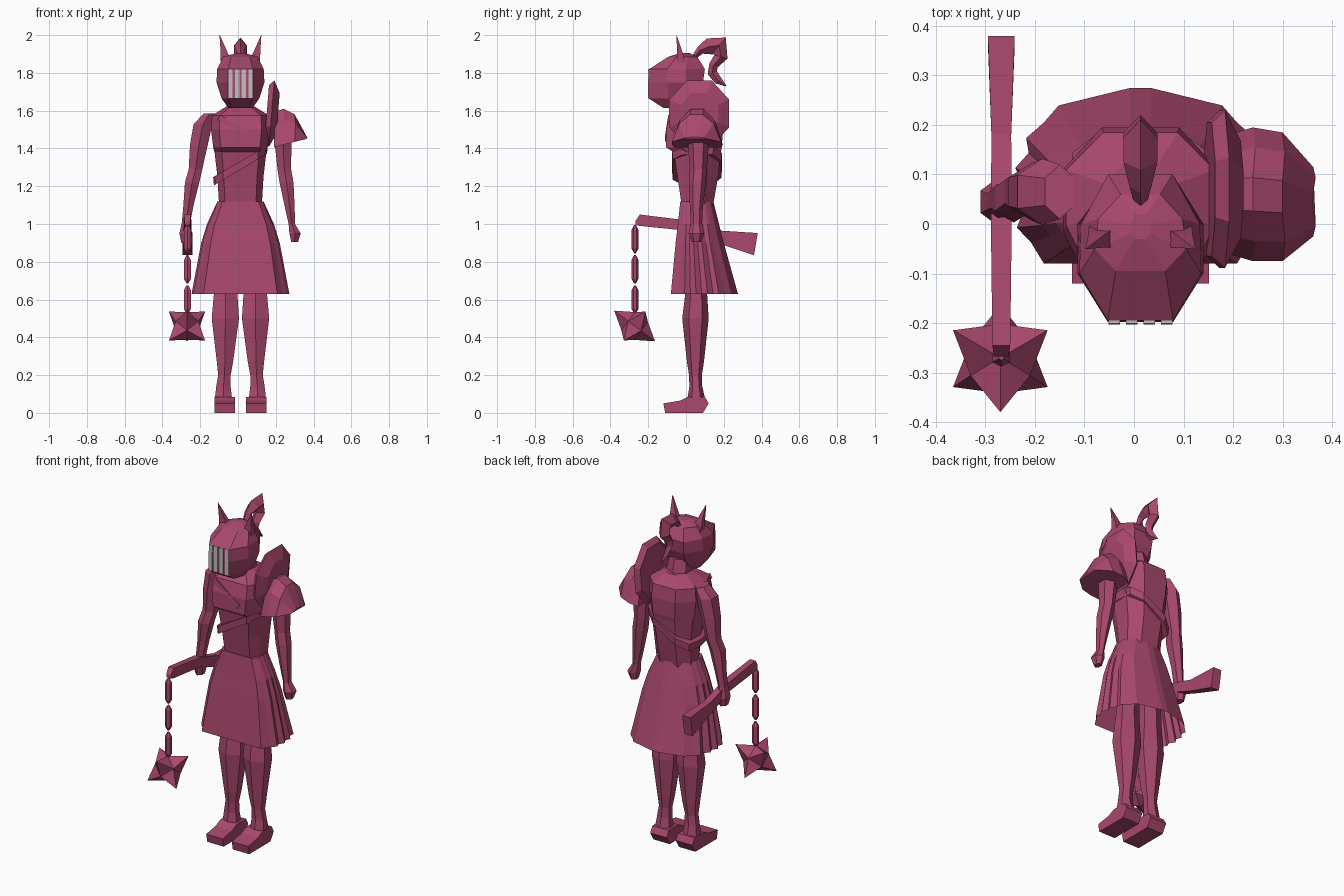
import bpy, bmesh, math
from mathutils import Vector, Matrix

if "Cube" in bpy.data.objects:
    bpy.data.objects.remove(bpy.data.objects["Cube"])

CX = 0.013  # body centre line


def material(name, col):
    m = bpy.data.materials.new(name)
    m.diffuse_color = (*col, 1)
    m.use_nodes = True
    m.node_tree.nodes["Principled BSDF"].inputs["Base Color"].default_value = m.diffuse_color
    return m


CRIMSON = material("crimson", (0.40, 0.065, 0.155))
GREY = material("pale_grey", (0.52, 0.52, 0.52))


def finish(name, bm, mat=CRIMSON):
    bmesh.ops.recalc_face_normals(bm, faces=bm.faces)
    me = bpy.data.meshes.new(name)
    bm.to_mesh(me)
    bm.free()
    me.materials.append(mat)
    ob = bpy.data.objects.new(name, me)
    bpy.context.collection.objects.link(ob)
    return ob


def loft(name, rings, mat=CRIMSON, open_start=False):
    """Skin a list of equal-length closed rings and cap the ends."""
    bm = bmesh.new()
    vs = [[bm.verts.new(p) for p in r] for r in rings]
    n = len(vs[0])
    for a, b in zip(vs, vs[1:]):
        for i in range(n):
            j = (i + 1) % n
            bm.faces.new((a[i], a[j], b[j], b[i]))
    if not open_start:
        bm.faces.new(vs[0])
    bm.faces.new(vs[-1])
    return finish(name, bm, mat)


def limb(name, stations, n=6):
    """Upright tube; each station is x, y, z, half width, half depth."""
    k = math.cos(math.pi / n)
    ang = [2 * math.pi * (i + 0.5) / n for i in range(n)]
    return loft(name, [[(x + rx * math.cos(a) / k, y + ry * math.sin(a), z) for a in ang]
                       for x, y, z, rx, ry in stations])


def mirrored(half):
    """Complete a ring from (x, y) points on the right half, about the centre line."""
    return [(CX + x, y) for x, y in half] + [(CX - x, y) for x, y in reversed(half)]


def at_z(half, z):
    return [(x, y, z) for x, y in mirrored(half)]


def prism(name, outline, x0, x1):
    return loft(name, [[(x, y, z) for y, z in outline] for x in (x0, x1)])


def bar(name, a, b, w, d, mat=CRIMSON):
    """Flat bar in the front plane from a to b; w wide, d deep."""
    a, b = Vector(a), Vector(b)
    u = (b - a).normalized()
    s = u.cross(Vector((0, 1, 0))).normalized() * w / 2
    t = Vector((0, d / 2, 0))
    return loft(name, [[p + s + t, p - s + t, p - s - t, p + s - t] for p in (a, b)], mat)


# legs and feet
foot = [(-.11, 0), (.09, 0), (.12, .05), (.1, .085), (.01, .085), (-.03, .065), (-.12, .05)]
for s, side in ((-1, "left"), (1, "right")):
    limb(side + "_leg", [(CX + s * x, y, z, rx, ry) for x, y, z, rx, ry in (
        (.09, .055, .06, .047, .05), (.09, .052, .14, .038, .034), (.085, .05, .2, .033, .034),
        (.082, .05, .27, .043, .045), (.08, .05, .5, .072, .07),
        (.078, .055, .66, .06, .055), (.075, .055, .9, .055, .055))])
    prism(side + "_foot", foot, CX + s * .03, CX + s * .138)

# skirt with pleated sides, open below
def skirt_ring(z, hw, f, b, pleat):
    half = [(hw * .78, f)]
    for i in range(9):
        t = i / 8
        y = f + (b - f) * (.12 + .68 * t)
        half.append((hw * (1 - .5 * abs(t - .4) ** 2) + (pleat if i % 2 else -pleat), y))
    half += [(hw * .66, f + (b - f) * .9), (.02, b)]
    return at_z(half, z)

loft("skirt", [skirt_ring(.63, .25, -.08, .275, .009), skirt_ring(.9, .202, -.055, .2, .006),
               skirt_ring(1.0, .174, -.043, .175, .003), skirt_ring(1.12, .122, -.03, .145, 0)],
     open_start=True)

# torso: waist, chest plate ledge, shoulders
def body(z, hw, f, b):
    d = b - f
    return at_z([(hw * .72, f), (hw, f + d * .3), (hw, f + d * .72), (hw * .5, b)], z)

loft("torso", [body(1.08, .112, -.02, .14), body(1.25, .122, -.045, .17),
               body(1.38, .137, -.065, .185), body(1.405, .144, -.105, .19),
               body(1.5, .156, -.105, .195), body(1.575, .15, -.085, .185),
               body(1.625, .07, -.02, .12)])
limb("neck", [(CX, .045, 1.59, .066, .07), (CX, .03, 1.70, .055, .06)])

# diagonal belt and chest strap
def belt_ring(g, dz):
    half = [(.088, -.065), (.125, -.02), (.135, .05), (.128, .14), (.07, .182)]
    return [(x + g * (x - CX), y + g * (y - .06), 1.31 + .62 * (x - CX) + dz)
            for x, y in mirrored(half)]

loft("diagonal_belt", [belt_ring(.04, -.022), belt_ring(.07, .022)])
bar("chest_strap", (-.1, -.086, 1.565), (.08, -.104, 1.45), .03, .016)

# arms with hands
limb("left_arm", [
    (-.28, .045, .9, .02, .03), (-.28, .045, .95, .03, .045), (-.275, .045, 1.01, .022, .033),
    (-.262, .05, 1.1, .027, .036), (-.243, .05, 1.22, .038, .047), (-.225, .065, 1.29, .036, .047),
    (-.207, .065, 1.42, .047, .058), (-.185, .065, 1.53, .05, .067), (-.15, .065, 1.585, .03, .055)])
limb("right_arm", [
    (.3, .055, .905, .018, .025), (.302, .055, .95, .03, .042), (.285, .055, 1.0, .017, .03),
    (.275, .055, 1.08, .025, .034), (.257, .06, 1.22, .037, .045), (.245, .065, 1.29, .036, .045),
    (.238, .065, 1.44, .045, .057), (.21, .065, 1.55, .05, .065)])

# pauldron: flared cap over the right shoulder
def cap_ring(x, yc, ry, z0, z1):
    return [(x, yc - ry, z0), (x + .005, yc - ry * .7, (z0 + 2 * z1) / 3), (x, yc - ry * .25, z1),
            (x, yc + ry * .25, z1), (x + .005, yc + ry * .7, (z0 + 2 * z1) / 3), (x, yc + ry, z0)]

loft("pauldron", [cap_ring(.19, .06, .12, 1.405, 1.59), cap_ring(.24, .06, .135, 1.42, 1.61),
                  cap_ring(.30, .055, .13, 1.435, 1.58), cap_ring(.362, .045, .07, 1.45, 1.46)])

# raised guard plate beside the neck
def guard_ring(x, s):
    ring = []
    for i in range(8):
        a = 2 * math.pi * (i + .5) / 8
        dy, dz = .172 * s * math.cos(a), .19 * s * math.sin(a)
        ring.append((x + .08 * dz, .07 + dy, 1.585 + dz))
    return ring

loft("guard_plate", [guard_ring(.152, .85), guard_ring(.178, 1), guard_ring(.212, .62)])

# helmet with projecting visor
loft("helmet", [
    at_z([(.045, -.12), (.065, -.06), (.05, 0), (.03, .03)], 1.615),
    at_z([(.066, -.198), (.1, -.09), (.085, .02), (.05, .055)], 1.665),
    at_z([(.066, -.198), (.127, -.10), (.127, .0), (.06, .09)], 1.75),
    at_z([(.066, -.195), (.123, -.10), (.12, .0), (.065, .1)], 1.82),
    at_z([(.05, -.095), (.092, -.05), (.085, .01), (.04, .06)], 1.885),
    at_z([(.012, -.03), (.02, -.02), (.02, .0), (.012, .02)], 1.905)])
for i in range(4):
    x = CX - .053 + i * .0355
    bar("visor_stripe", (x, -.199, 1.668), (x, -.197, 1.82), .023, .007, GREY)

# horns
for s in (-1, 1):
    limb("horn", [(CX + s * .07, -.025, 1.84, .034, .034), (CX + s * .087, -.033, 1.91, .018, .02),
                  (CX + s * .11, -.05, 2.0, .001, .001)], 4)

# curled plume: y, z, half thickness, direction in degrees, half width
path = [(.04, 1.88, .012, 40, .012), (.075, 1.92, .022, 35, .022), (.125, 1.94, .045, 20, .034),
        (.175, 1.945, .055, -40, .034), (.185, 1.885, .036, -105, .034),
        (.145, 1.84, .024, -120, .028), (.14, 1.80, .026, -75, .02),
        (.17, 1.76, .022, -45, .014), (.213, 1.73, .002, -40, .003)]
rings = []
for y, z, t, deg, w in path:
    c, s = math.cos(math.radians(deg)) * t, math.sin(math.radians(deg)) * t
    rings.append([(CX - w, y, z), (CX, y - s, z + c), (CX + w, y, z), (CX, y + s, z - c)])
loft("plume", rings)

# flail handle with flared butt
FX = -.268
handle = [(-.268, .995, 1.015, .015), (-.245, .99, 1.05, .018), (.0, .965, 1.02, .021),
          (.18, .895, .965, .02), (.36, .835, .952, .027)]
loft("flail_handle", [[(FX - w, y, a), (FX + w, y, a), (FX + w, y + (.02 if y > .3 else 0), b),
                       (FX - w, y + (.02 if y > .3 else 0), b)] for y, a, b, w in handle])

# chain links
for z in (.92, .76, .60):
    limb("chain_link", [(FX, -.27, z + dz, r, r) for dz, r in
                        ((-.075, .005), (-.05, .018), (.05, .018), (.075, .005))])

# flail head: tilted cube with a spike raised on each face
bm = bmesh.new()
bmesh.ops.create_cube(bm, size=.085)
for v in bmesh.ops.poke(bm, faces=bm.faces[:])["verts"]:
    v.co = v.co.normalized() * .135
c, d, x = Vector((0, -.8, .6)), Vector((0, .6, .8)), Vector((1, 0, 0))
rot = Matrix(((x + d).normalized(), (d - x).normalized(), c)).transposed().to_4x4()
bmesh.ops.transform(bm, verts=bm.verts, matrix=Matrix.Translation((-.27, -.272, .46)) @ rot)
finish("flail_head", bm)
